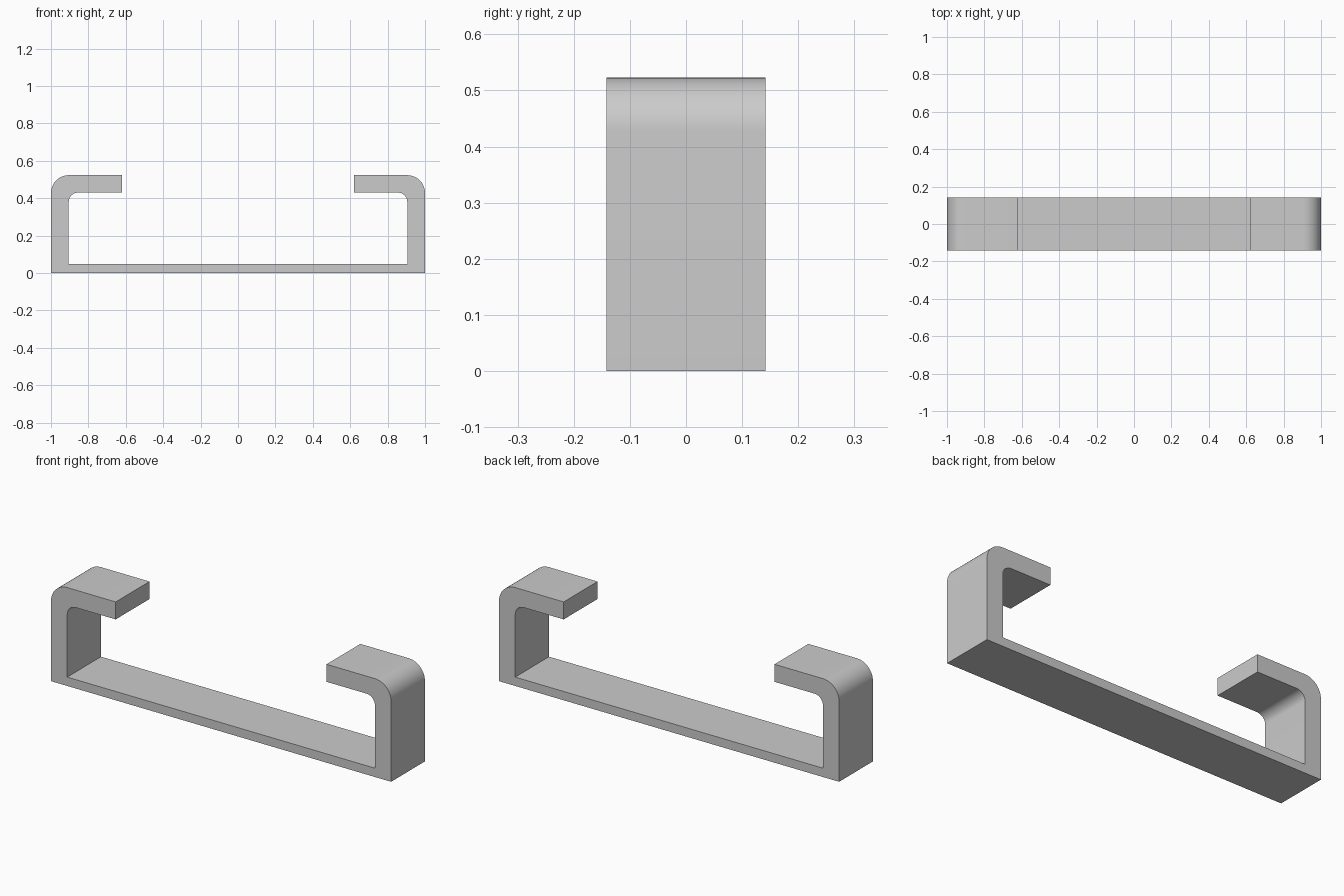
import bpy, bmesh, math

cube = bpy.data.objects.get("Cube")
if cube:
    bpy.data.objects.remove(cube, do_unlink=True)

HALF_DEPTH = 0.142
TOP, UNDER, FLOOR = 0.523, 0.43, 0.047
OUTER, INNER, TIP = 1.0, 0.905, 0.62
R_OUT, R_IN, STEPS = 0.095, 0.05, 12

# Plain grey material
grey = bpy.data.materials.new("plain_grey")
grey.use_nodes = True
colour = (0.6, 0.6, 0.6, 1)
grey.diffuse_color = colour
grey.node_tree.nodes["Principled BSDF"].inputs["Base Color"].default_value = colour


def corner(x, z, r):
    """Quarter round, from the side wall up to the top, ending at (x, z)."""
    angles = [math.pi / 2 * i / STEPS for i in range(STEPS + 1)]
    return [(x - r + r * math.cos(a), z - r + r * math.sin(a)) for a in angles]


# Right-hand half of the outline: outer wall, lip, inner wall
half = [(OUTER, 0)] + corner(OUTER, TOP, R_OUT) + [(TIP, TOP), (TIP, UNDER)]
half += corner(INNER, UNDER, R_IN)[::-1] + [(INNER, FLOOR)]
outline = half + [(-x, z) for x, z in reversed(half)]

# Clip: one outline extruded through its depth
bm = bmesh.new()
front = bm.faces.new([bm.verts.new((x, -HALF_DEPTH, z)) for x, z in outline])
back = bmesh.ops.extrude_face_region(bm, geom=[front], use_keep_orig=True)["geom"]
bmesh.ops.translate(bm, vec=(0, 2 * HALF_DEPTH, 0),
                    verts=[v for v in back if isinstance(v, bmesh.types.BMVert)])
bmesh.ops.recalc_face_normals(bm, faces=bm.faces)
mesh = bpy.data.meshes.new("bracket_clip")
bm.to_mesh(mesh)
bm.free()
mesh.materials.append(grey)
clip = bpy.data.objects.new("bracket_clip", mesh)
bpy.context.collection.objects.link(clip)

# Smooth rounds, sharp edges elsewhere
bpy.ops.object.select_all(action="DESELECT")
clip.select_set(True)
bpy.context.view_layer.objects.active = clip
bpy.ops.object.shade_smooth_by_angle(angle=math.radians(30))
